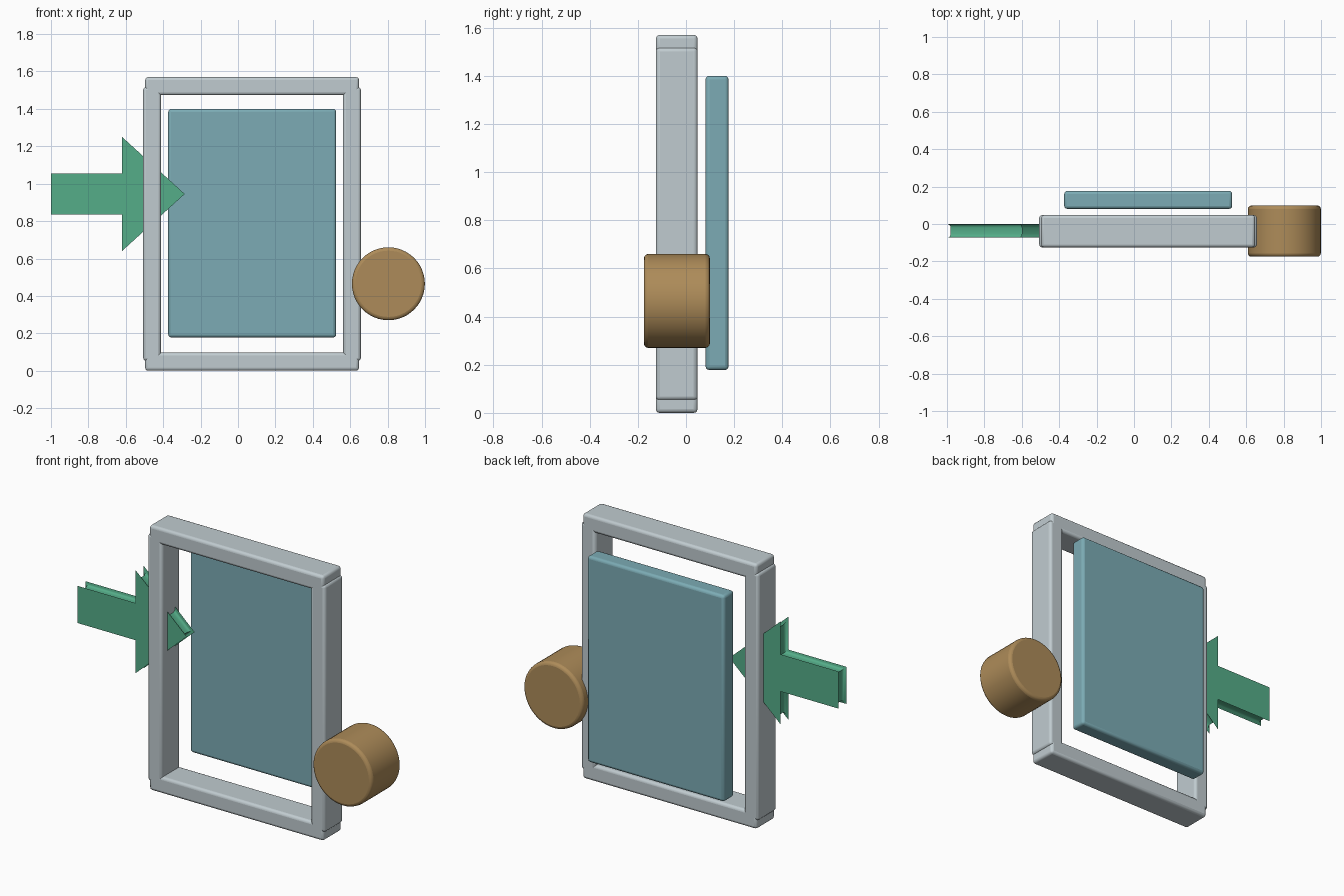
import bpy, bmesh, math
from mathutils import Vector

if "Cube" in bpy.data.objects:
    bpy.data.objects.remove(bpy.data.objects["Cube"])


def material(name, rgb):
    m = bpy.data.materials.new(name)
    m.diffuse_color = (*rgb, 1)
    m.use_nodes = True
    m.node_tree.nodes["Principled BSDF"].inputs["Base Color"].default_value = m.diffuse_color
    return m


GREY = material("pale_grey", (0.53, 0.60, 0.63))
TEAL = material("dusty_teal", (0.20, 0.41, 0.46))
GREEN = material("sea_green", (0.09, 0.42, 0.25))
BROWN = material("warm_brown", (0.42, 0.26, 0.10))


def finish(obj, name, mat, bevel=0):
    obj.name = name
    obj.data.materials.append(mat)
    if bevel:
        mod = obj.modifiers.new("rounded_edges", 'BEVEL')
        mod.width, mod.segments = bevel, 3
        mod.limit_method, mod.angle_limit = 'ANGLE', math.radians(40)
    bpy.ops.object.select_all(action='DESELECT')
    obj.select_set(True)
    bpy.context.view_layer.objects.active = obj
    bpy.ops.object.shade_smooth_by_angle(angle=math.radians(35))


def box(name, lo, hi, mat, bevel):
    lo, hi = Vector(lo), Vector(hi)
    bpy.ops.mesh.primitive_cube_add(size=1, location=(lo + hi) / 2)
    obj = bpy.context.object
    obj.scale = hi - lo
    bpy.ops.object.transform_apply(location=False, rotation=False, scale=True)
    finish(obj, name, mat, bevel)


# Frame: two posts and two slightly narrower rails
for side, x in (("left", -0.507), ("right", 0.562)):
    box(side + "_post", (x, -0.125, 0.053), (x + 0.095, 0.048, 1.517), GREY, 0.016)
for side, z in (("bottom", 0.0), ("top", 1.473)):
    box(side + "_rail", (-0.496, -0.125, z), (0.647, 0.048, z + 0.097), GREY, 0.016)

# Door panel behind the frame
box("door_panel", (-0.373, 0.081, 0.178), (0.525, 0.177, 1.40), TEAL, 0.016)

# Round knob, axis front to back
bpy.ops.mesh.primitive_cylinder_add(vertices=48, radius=0.195, depth=0.274,
                                    location=(0.804, -0.038, 0.465),
                                    rotation=(math.pi / 2, 0, 0))
finish(bpy.context.object, "knob", BROWN, 0.018)


# Arrow: flat front and back with a hollowed groove around the edge
def offset(points, d):
    out = []
    for i, p in enumerate(points):
        a = (p - points[i - 1]).normalized()
        b = (points[(i + 1) % len(points)] - p).normalized()
        na, nb = Vector((-a.y, a.x)), Vector((-b.y, b.x))
        out.append(p + (na + nb) * d / (1 + na.dot(nb)))
    return out


cz = 0.945
half = [(-1.0, 0.11), (-0.62, 0.11), (-0.62, 0.305)]
outline = [Vector((x, cz - h)) for x, h in half] + [Vector((-0.285, cz))]
outline += [Vector((x, cz + h)) for x, h in reversed(half)]
steps = [(0, 0), (0.011, 0.003), (0.017, 0.009), (0.020, 0.020)]
layers = [(-0.073 + dy, inset) for inset, dy in steps]
layers += [(-dy, inset) for inset, dy in reversed(steps)]

bm = bmesh.new()
rings = [[bm.verts.new((p.x, y, p.y)) for p in offset(outline, inset)]
         for y, inset in layers]
bm.faces.new(rings[0])
bm.faces.new(rings[-1][::-1])
n = len(outline)
for r, s in zip(rings, rings[1:]):
    for i in range(n):
        j = (i + 1) % n
        bm.faces.new((r[i], s[i], s[j], r[j]))
bmesh.ops.recalc_face_normals(bm, faces=bm.faces)
mesh = bpy.data.meshes.new("arrow")
bm.to_mesh(mesh)
bm.free()
arrow = bpy.data.objects.new("arrow", mesh)
bpy.context.collection.objects.link(arrow)
finish(arrow, "arrow", GREEN)
